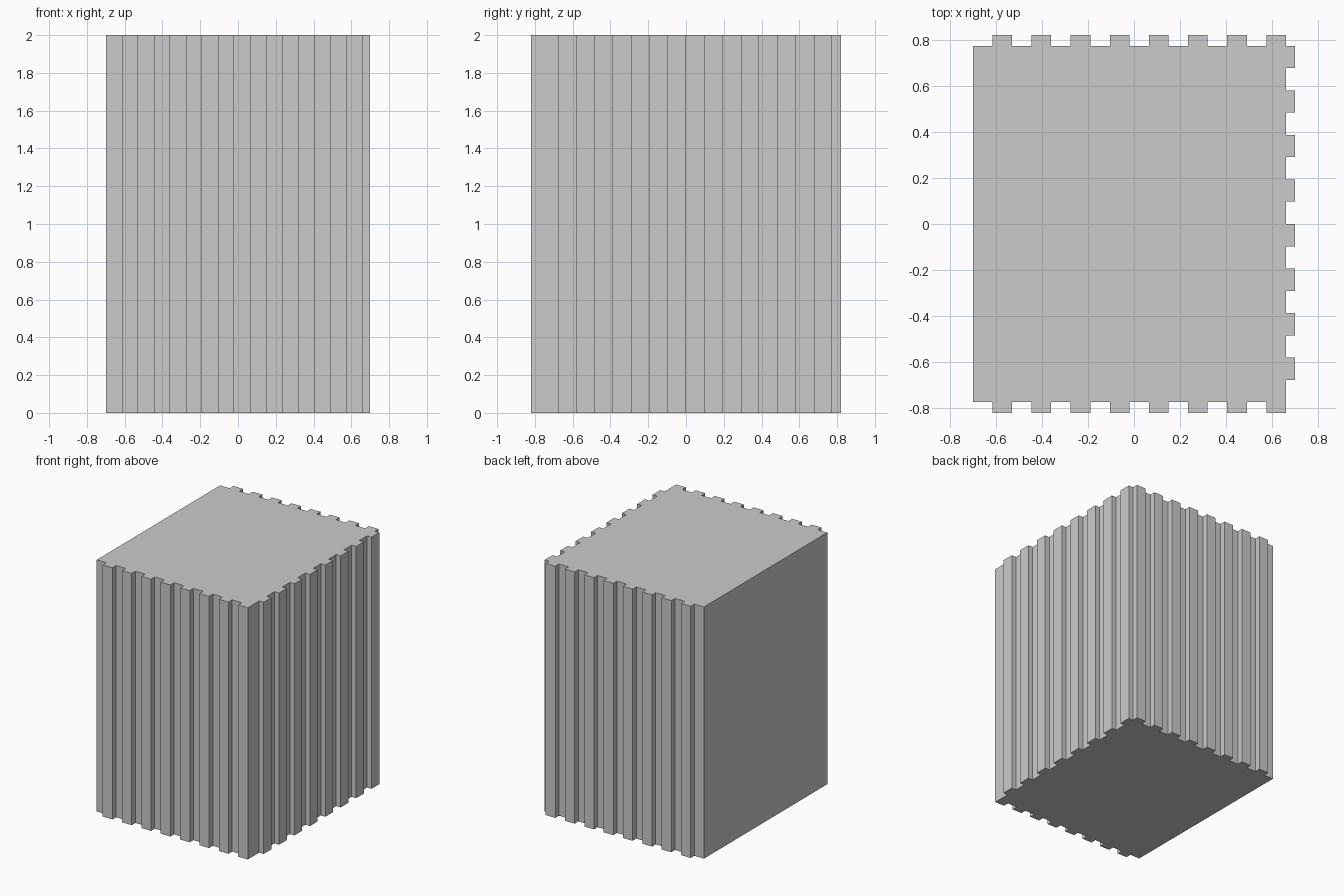
import bpy, bmesh

if "Cube" in bpy.data.objects:
    bpy.data.objects.remove(bpy.data.objects["Cube"])

HEIGHT = 2.0
X0, X1, RIB_X = -0.70, 0.66, 0.70      # plain left face, right groove floor, right rib face
Y, RIB_Y = 0.774, 0.82                 # front/back groove floor, rib face
N = 8                                  # ribs per side


def add(outline, x, y):
    """Append a point, skipping repeats."""
    if not outline or abs(outline[-1][0] - x) + abs(outline[-1][1] - y) > 1e-5:
        outline.append((x, y))


outline = []
step_x = (X1 - X0) / (2 * N)
step_y = 2 * Y / (2 * N)

# Front: groove then rib, left to right
front = []
for i in range(N):
    a = X0 + 2 * i * step_x
    for x, y in ((a, Y), (a + step_x, Y), (a + step_x, RIB_Y), (a + 2 * step_x, RIB_Y)):
        add(front, x, y)
front.append((X1, Y))
for x, y in front:
    add(outline, x, -y)

# Right: groove then rib, front to back
for i in range(N):
    a = -Y + 2 * i * step_y
    for x, y in ((X1, a), (X1, a + step_y), (RIB_X, a + step_y), (RIB_X, a + 2 * step_y)):
        add(outline, x, y)

# Back: mirror of the front
for x, y in reversed(front):
    add(outline, x, y)

# Extrude the fluted outline into a solid block
bm = bmesh.new()
base = bm.faces.new([bm.verts.new((x, y, 0)) for x, y in outline])
top = bmesh.ops.extrude_face_region(bm, geom=[base], use_keep_orig=True)["geom"]
bmesh.ops.translate(bm, vec=(0, 0, HEIGHT),
                    verts=[g for g in top if isinstance(g, bmesh.types.BMVert)])
bmesh.ops.recalc_face_normals(bm, faces=bm.faces[:])
mesh = bpy.data.meshes.new("fluted_block")
bm.to_mesh(mesh)
bm.free()
bpy.context.collection.objects.link(bpy.data.objects.new("fluted_block", mesh))
